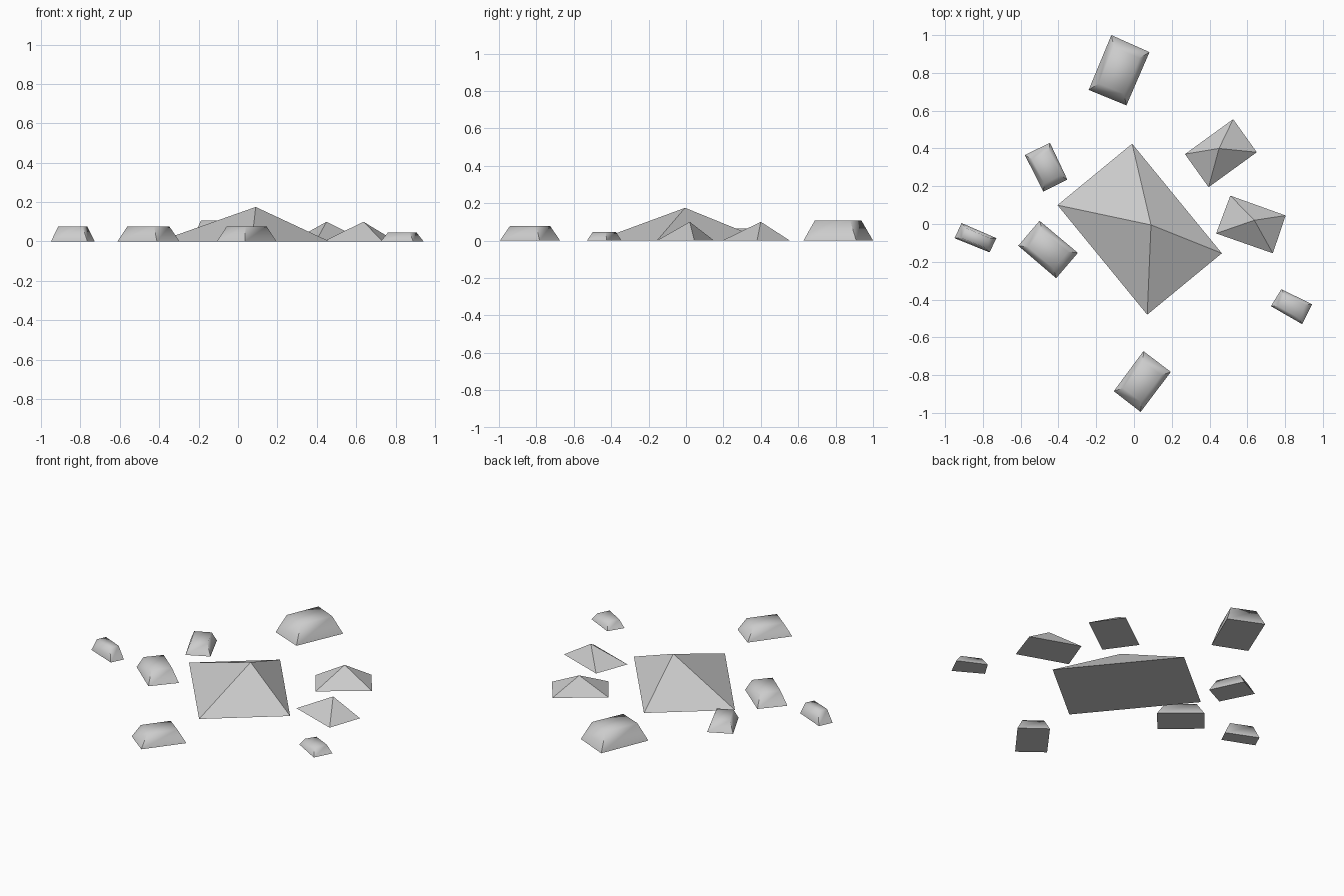
import bpy
from mathutils import Vector

if "Cube" in bpy.data.objects:
    bpy.data.objects.remove(bpy.data.objects["Cube"])

stone = bpy.data.materials.new("grey_stone")
stone.diffuse_color = (0.6, 0.6, 0.6, 1)
stone.use_nodes = True
stone.node_tree.nodes["Principled BSDF"].inputs["Base Color"].default_value = stone.diffuse_color


def make_object(name, verts, faces):
    mesh = bpy.data.meshes.new(name)
    mesh.from_pydata(verts, [], faces)
    mesh.materials.append(stone)
    mesh.update()
    obj = bpy.data.objects.new(name, mesh)
    bpy.context.collection.objects.link(obj)
    return mesh


def pyramid(name, corners, apex):
    """Flat-faced pyramid; corners run counter-clockwise."""
    verts = [(x, y, 0) for x, y in corners] + [apex]
    faces = [(3, 2, 1, 0)] + [(i, (i + 1) % 4, 4) for i in range(4)]
    make_object(name, verts, faces)


def block(name, corners, height, inset=0.67):
    """Tapered block: crisp at the base, softly shaded around the top."""
    cx = sum(c[0] for c in corners) / 4
    cy = sum(c[1] for c in corners) / 4
    verts = [(x, y, 0) for x, y in corners]
    verts += [(cx + (x - cx) * inset, cy + (y - cy) * inset, height) for x, y in corners]
    faces = [(3, 2, 1, 0), (4, 5, 6, 7)]
    faces += [(i, (i + 1) % 4, (i + 1) % 4 + 4, i + 4) for i in range(4)]
    mesh = make_object(name, verts, faces)
    for p in mesh.polygons:
        p.use_smooth = True
    # top corners share one averaged normal, base corners keep the face normal
    average = {i: Vector() for i in range(4, 8)}
    for p in mesh.polygons:
        for v in p.vertices:
            if v > 3:
                average[v] += p.normal
    normals = []
    for p in mesh.polygons:
        for v in p.vertices:
            normals.append(average[v].normalized() if v > 3 else p.normal.copy())
    mesh.normals_split_custom_set(normals)


# pointed rocks
pyramid("large_peak", [(-0.405, 0.10), (0.07, -0.48), (0.465, -0.155), (-0.01, 0.425)], (0.09, -0.005, 0.175))
pyramid("back_peak", [(0.27, 0.37), (0.395, 0.195), (0.65, 0.38), (0.525, 0.555)], (0.45, 0.40, 0.10))
pyramid("side_peak", [(0.435, -0.05), (0.735, -0.155), (0.803, 0.045), (0.51, 0.15)], (0.637, 0.02, 0.10))

# flat-topped rocks
block("back_block", [(-0.24, 0.71), (-0.04, 0.628), (0.082, 0.91), (-0.12, 1.0)], 0.107)
block("left_back_block", [(-0.578, 0.365), (-0.48, 0.172), (-0.353, 0.235), (-0.445, 0.43)], 0.065)
block("left_block", [(-0.613, -0.115), (-0.412, -0.287), (-0.297, -0.153), (-0.5, 0.017)], 0.077)
block("far_left_block", [(-0.95, -0.075), (-0.765, -0.15), (-0.728, -0.075), (-0.913, 0.005)], 0.075)
block("front_block", [(-0.107, -0.885), (0.035, -0.995), (0.195, -0.783), (0.05, -0.673)], 0.077)
block("right_block", [(0.725, -0.435), (0.89, -0.53), (0.943, -0.425), (0.78, -0.345)], 0.045)
